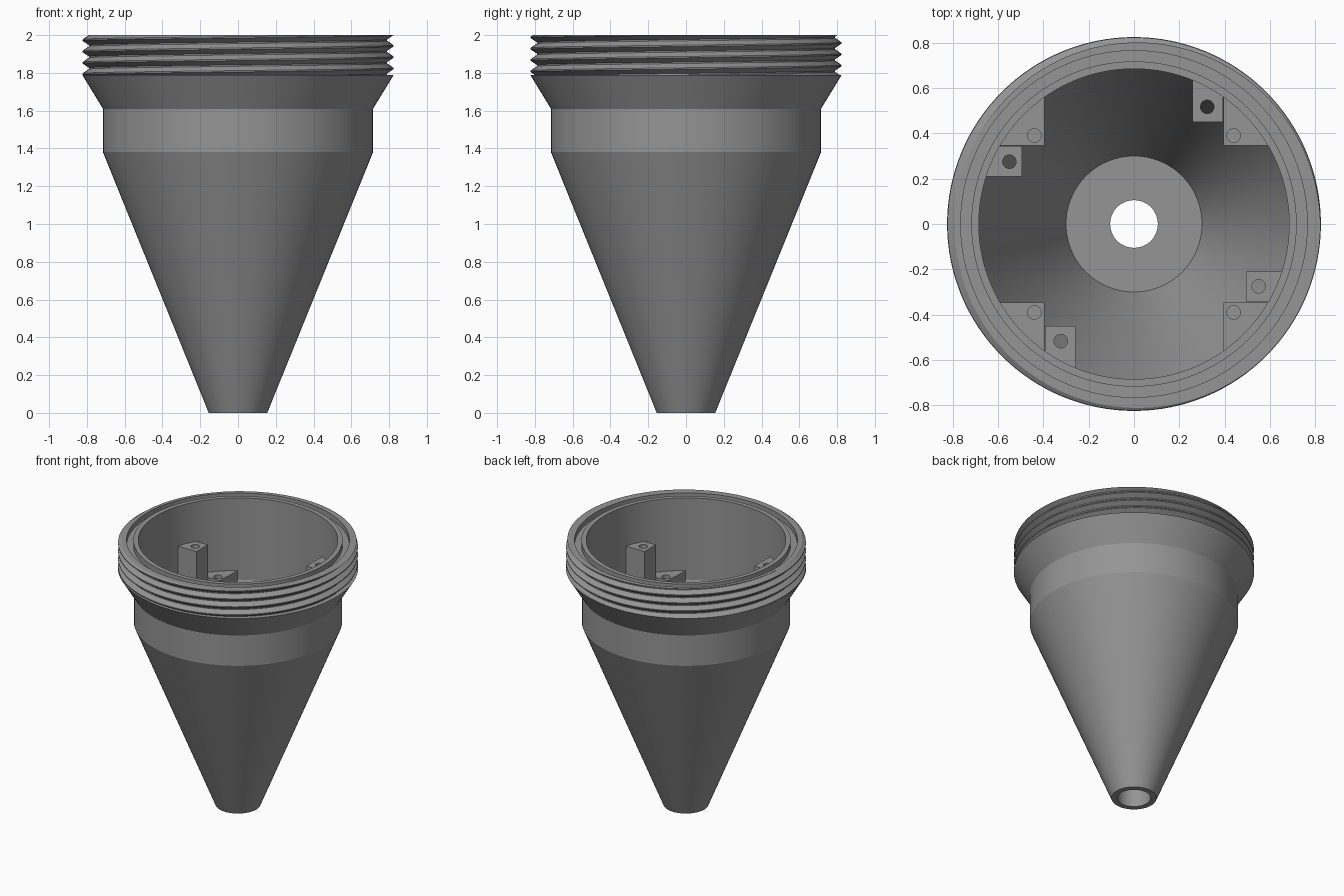
import bpy, bmesh, math
from mathutils import Vector

if "Cube" in bpy.data.objects:
    bpy.data.objects.remove(bpy.data.objects["Cube"])

SEG = 128
grey = bpy.data.materials.new("mid_grey")
grey.diffuse_color = (0.30, 0.30, 0.30, 1)
grey.use_nodes = True
grey.node_tree.nodes["Principled BSDF"].inputs["Base Color"].default_value = grey.diffuse_color

# Screw thread: helical rows between two heights
PITCH, Z_LOW, Z_TOP = 0.06, 1.79, 2.0
KNOTS = [(0.0, 0.79), (0.12, 0.79), (0.5, 0.823), (0.62, 0.823), (1.0, 0.79)]


def thread_radius(phase):
    phase %= 1.0
    for (a, ra), (b, rb) in zip(KNOTS, KNOTS[1:]):
        if phase <= b:
            return ra + (rb - ra) * (phase - a) / (b - a)


def thread_row(offset):
    def row(turn):
        z = Z_LOW + PITCH * (turn + offset)
        z = min(max(z, Z_LOW), Z_TOP)
        return thread_radius((z - Z_LOW) / PITCH - turn), z
    return row


def fixed(r, z):
    return lambda turn: (r, z)


def lathe(name, rows, closed=True):
    """Sweep rows (functions of turn giving radius and height) about z."""
    bm = bmesh.new()
    cols = []
    for i in range(SEG + 1):
        t = i / SEG
        a = 2 * math.pi * t
        col = []
        for row in rows:
            r, z = row(t)
            col.append(bm.verts.new((r * math.cos(a), r * math.sin(a), z)))
        cols.append(col)
    n = len(rows)
    for c, d in zip(cols, cols[1:]):
        for j in range(n if closed else n - 1):
            k = (j + 1) % n
            bm.faces.new((c[j], d[j], d[k], c[k]))
    bmesh.ops.remove_doubles(bm, verts=bm.verts, dist=1e-4)
    bmesh.ops.dissolve_degenerate(bm, edges=bm.edges, dist=1e-5)
    bmesh.ops.recalc_face_normals(bm, faces=bm.faces)
    return finish(name, bm)


def finish(name, bm):
    me = bpy.data.meshes.new(name)
    bm.to_mesh(me)
    bm.free()
    me.materials.append(grey)
    ob = bpy.data.objects.new(name, me)
    bpy.context.collection.objects.link(ob)
    return ob


def activate(ob):
    bpy.ops.object.select_all(action='DESELECT')
    ob.select_set(True)
    bpy.context.view_layer.objects.active = ob


def smooth(ob):
    activate(ob)
    bpy.ops.object.shade_smooth_by_angle(angle=math.radians(20))


def boolean(ob, cutter, op):
    activate(ob)
    m = ob.modifiers.new("cut", 'BOOLEAN')
    m.object, m.operation, m.solver = cutter, op, 'EXACT'
    bpy.ops.object.modifier_apply(modifier=m.name)


def box(name, x0, x1, y0, y1, z0, z1):
    bm = bmesh.new()
    bmesh.ops.create_cube(bm, size=1)
    for v in bm.verts:
        v.co = Vector(((x0 + x1) / 2 + v.co.x * (x1 - x0),
                       (y0 + y1) / 2 + v.co.y * (y1 - y0),
                       (z0 + z1) / 2 + v.co.z * (z1 - z0)))
    return finish(name, bm)


def drill(ob, x, y, z0, z1, r=0.03):
    bpy.ops.mesh.primitive_cylinder_add(vertices=32, radius=r, depth=z1 - z0,
                                        location=(x, y, (z0 + z1) / 2))
    bit = bpy.context.object
    boolean(ob, bit, 'DIFFERENCE')
    bpy.data.objects.remove(bit)


# Funnel body: outside going up, thread, rim with seal groove, inside going down
outside = [(0.115, 0), (0.155, 0), (0.715, 1.38), (0.715, 1.61), (0.825, 1.79)]
rim_inside = [(0.765, 2.0), (0.765, 1.96), (0.718, 1.96), (0.718, 2.0),
              (0.685, 2.0), (0.685, 1.38), (0.30, 0.43), (0.105, 0.43)]
steps = [k + t for k in range(-1, 5) for t, _ in KNOTS[:-1]]
rows = ([fixed(*p) for p in outside] + [thread_row(s) for s in steps]
        + [fixed(*p) for p in rim_inside])
smooth(lathe("funnel_body", rows))

# Helper solid slightly larger than the cavity, used to trim the mounts
core = lathe("cavity_helper", [fixed(*p) for p in
             [(0, 0.4), (0.30, 0.4), (0.697, 1.38), (0.697, 1.9), (0, 1.9)]], False)
core.hide_render = True

# Corner shelves with a square mounting pad and blind hole
for sx in (-1, 1):
    for sy in (-1, 1):
        def span(s, a, b):
            return sorted((s * a, s * b))
        shelf = box("corner_shelf", *span(sx, 0.395, 0.72), *span(sy, 0.347, 0.72), 0.6, 1.45)
        boolean(shelf, core, 'INTERSECT')
        drill(shelf, sx * 0.44, sy * 0.39, 1.3, 1.6)
        pad = box("mounting_pad", *span(sx, 0.395, 0.483), *span(sy, 0.347, 0.436), 1.449, 1.454)
        drill(pad, sx * 0.44, sy * 0.39, 1.3, 1.6)
        smooth(shelf)
        smooth(pad)

# Tall screw posts against the wall, in two opposite pairs
for s in (-1, 1):
    for x0, x1, y0, y1, hx, hy in ((0.495, 0.72, -0.345, -0.21, 0.55, -0.275),
                                   (0.258, 0.392, 0.45, 0.72, 0.323, 0.517)):
        post = box("screw_post", *sorted((s * x0, s * x1)), *sorted((s * y0, s * y1)), 0.6, 1.70)
        boolean(post, core, 'INTERSECT')
        drill(post, s * hx, s * hy, 0.5, 1.8)
        smooth(post)

bpy.data.objects.remove(core)
